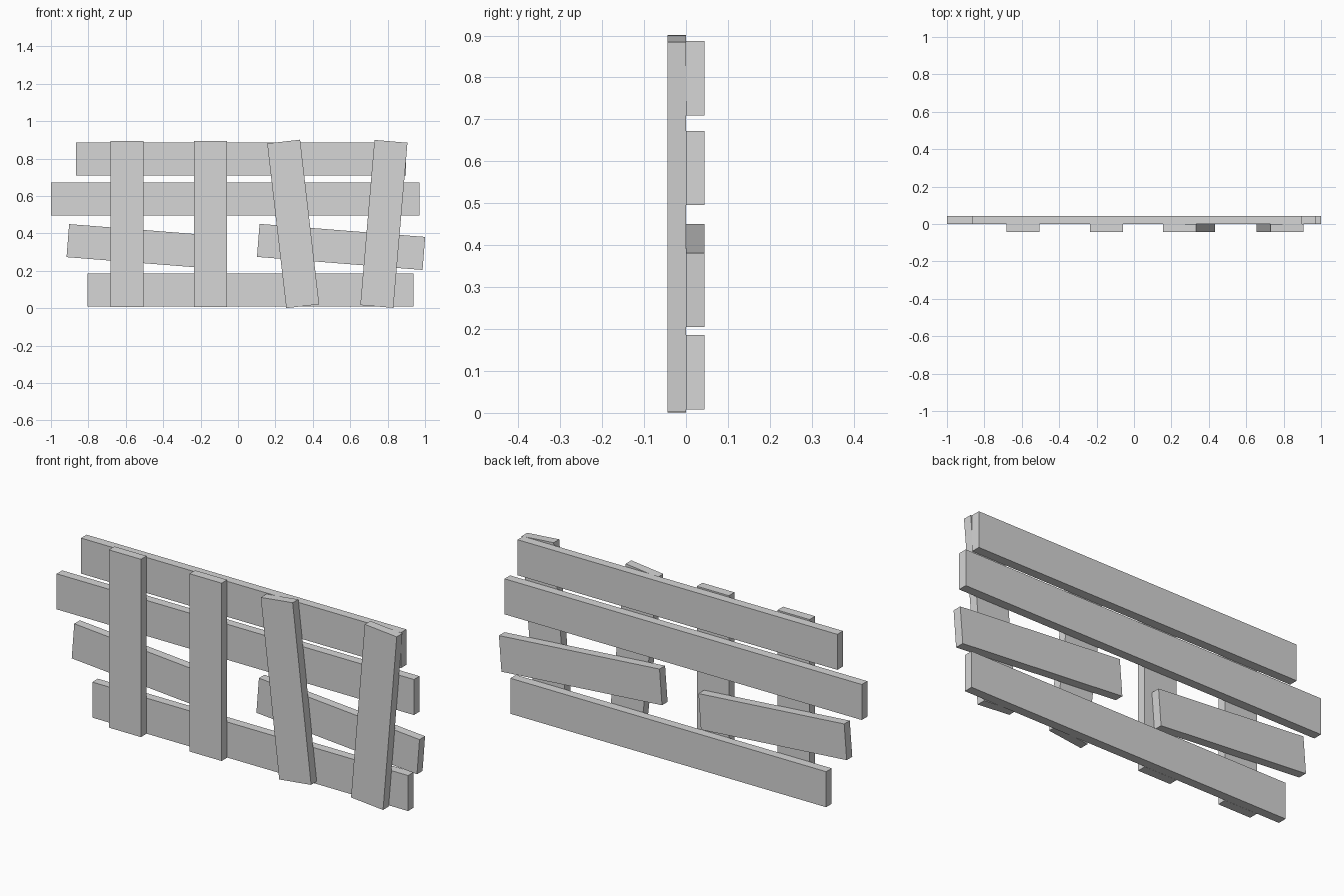
import bpy
from math import radians

cube = bpy.data.objects.get("Cube")
if cube:
    bpy.data.objects.remove(cube, do_unlink=True)

grey = bpy.data.materials.new("light_grey")
grey.use_nodes = True
colour = (0.67, 0.67, 0.67, 1)
grey.diffuse_color = colour
grey.node_tree.nodes["Principled BSDF"].inputs["Base Color"].default_value = colour

WIDTH = 0.177
THICK = 0.044


def plank(name, x, z, length, tilt, y):
    """Plank lying along x, turned by tilt degrees in the fence plane."""
    bpy.ops.mesh.primitive_cube_add(size=1, location=(x, y, z))
    ob = bpy.context.object
    ob.name = name
    ob.scale = (length, THICK, WIDTH)
    ob.rotation_euler.y = radians(tilt)
    ob.data.materials.append(grey)


# Horizontal rails at the back, two of them broken and sagging
for name, x, z, length, tilt in [
    ("top_rail", 0.016, 0.798, 1.763, 0),
    ("upper_rail", -0.015, 0.584, 1.97, 0),
    ("broken_rail_right", -0.508, 0.33, 0.806, 4.5),
    ("broken_rail_left", 0.551, 0.328, 0.888, 4.5),
    ("bottom_rail", 0.067, 0.097, 1.741, 0),
]:
    plank(name, x, z, length, tilt, THICK / 2)

# Upright slats at the front, two of them leaning
for name, x, lean in [
    ("slat_far_right", -0.593, 0),
    ("slat_right", -0.148, 0),
    ("slat_left", 0.295, -6.6),
    ("slat_far_left", 0.78, 4.9),
]:
    plank(name, x, 0.451, 0.886, 90 + lean, -THICK / 2)
